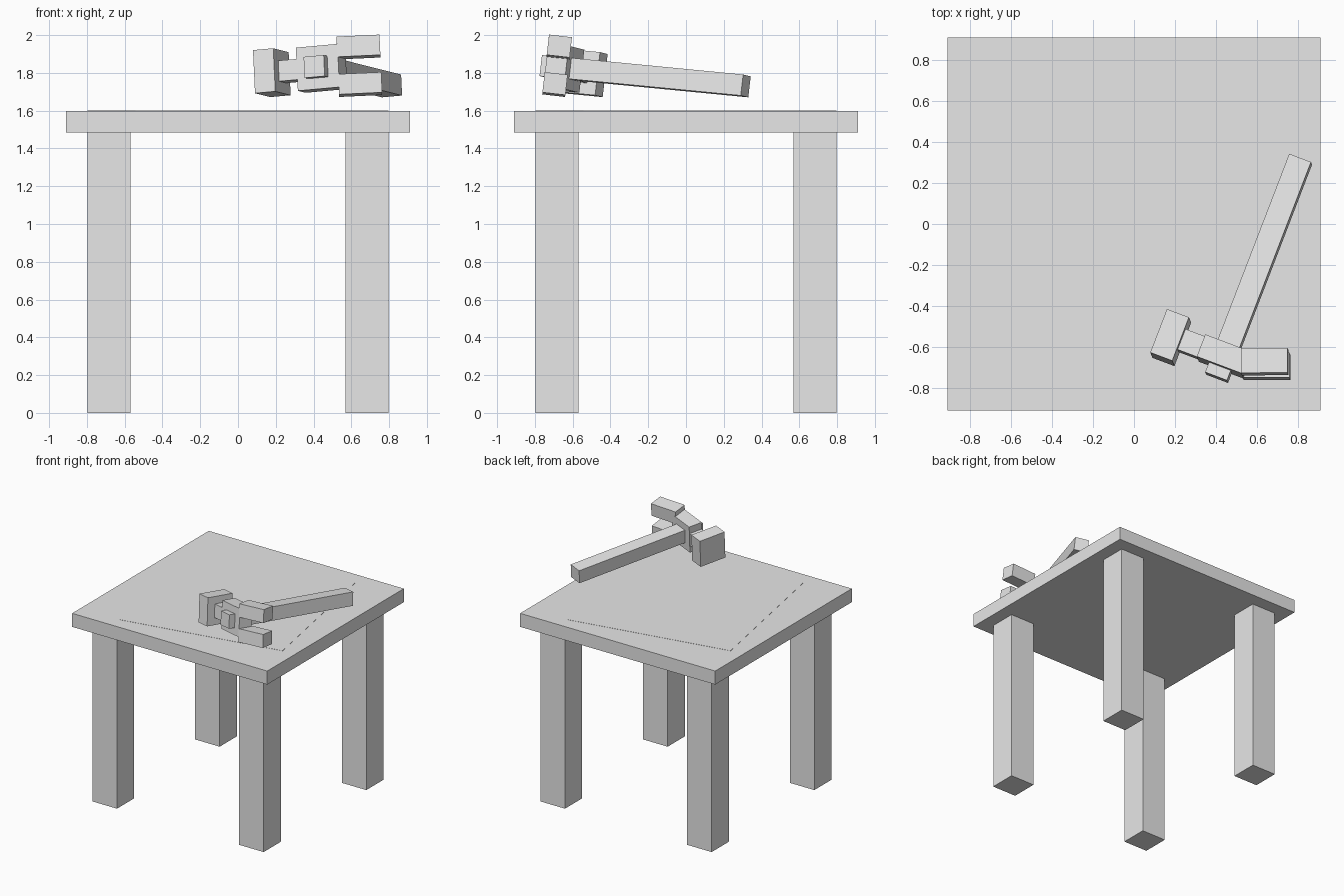
import bpy
from math import radians
from mathutils import Matrix, Vector

cube = bpy.data.objects.get("Cube")
if cube:
    bpy.data.objects.remove(cube, do_unlink=True)

grey = bpy.data.materials.new("plain_grey")
grey.use_nodes = True
colour = (0.8, 0.8, 0.8, 1)
grey.diffuse_color = colour
grey.node_tree.nodes["Principled BSDF"].inputs["Base Color"].default_value = colour


def box(name, centre, size, yaw=0, frame=Matrix()):
    """Box of a given size, turned about its own vertical, inside a frame."""
    bpy.ops.mesh.primitive_cube_add(size=1)
    ob = bpy.context.object
    ob.name = name
    ob.data.materials.append(grey)
    ob.data.transform(Matrix.Diagonal((*size, 1)))
    ob.matrix_world = (frame @ Matrix.Translation(centre)
                       @ Matrix.Rotation(radians(yaw), 4, "Z"))
    return ob


# Table: slab, four legs and a thin turned mat flush with the top
box("table_top", (0, 0, 1.542), (1.82, 1.82, 0.114))
for side, sx in (("right", -1), ("left", 1)):
    for end, sy in (("front", -1), ("back", 1)):
        box(f"{end}_{side}_leg", (sx * 0.684, sy * 0.684, 0.743),
            (0.228, 0.228, 1.486))
box("table_mat", (0, 0, 1.597), (1.365, 1.365, 0.007), yaw=10.7)

# Hammer frame: x along the head, y along the handle, origin at the handle tip
along = Vector((0.358, 0.93, -0.09)).normalized()
head = Vector((0.93, -0.36, 0.085))
head = (head - along * head.dot(along)).normalized()
up = head.cross(along)
hammer = Matrix((head, along, up)).transposed().to_4x4()
hammer.translation = (0.403, -0.749, 1.834)

# Hammer: handle, head block, neck, striking face and split claw
box("hammer_handle", (0, 0.573, 0), (0.114, 1.146, 0.112), frame=hammer)
box("hammer_head", (0, 0.11, 0), (0.236, 0.116, 0.23), frame=hammer)
box("hammer_neck", (-0.17, 0.11, 0), (0.14, 0.108, 0.11), frame=hammer)
box("hammer_striker", (-0.28, 0.104, 0), (0.115, 0.228, 0.23), frame=hammer)
for name, s in (("upper", 1), ("lower", -1)):
    box(f"{name}_claw", (0.2, 0.147, s * 0.1), (0.228, 0.122, 0.108),
        yaw=21, frame=hammer)
